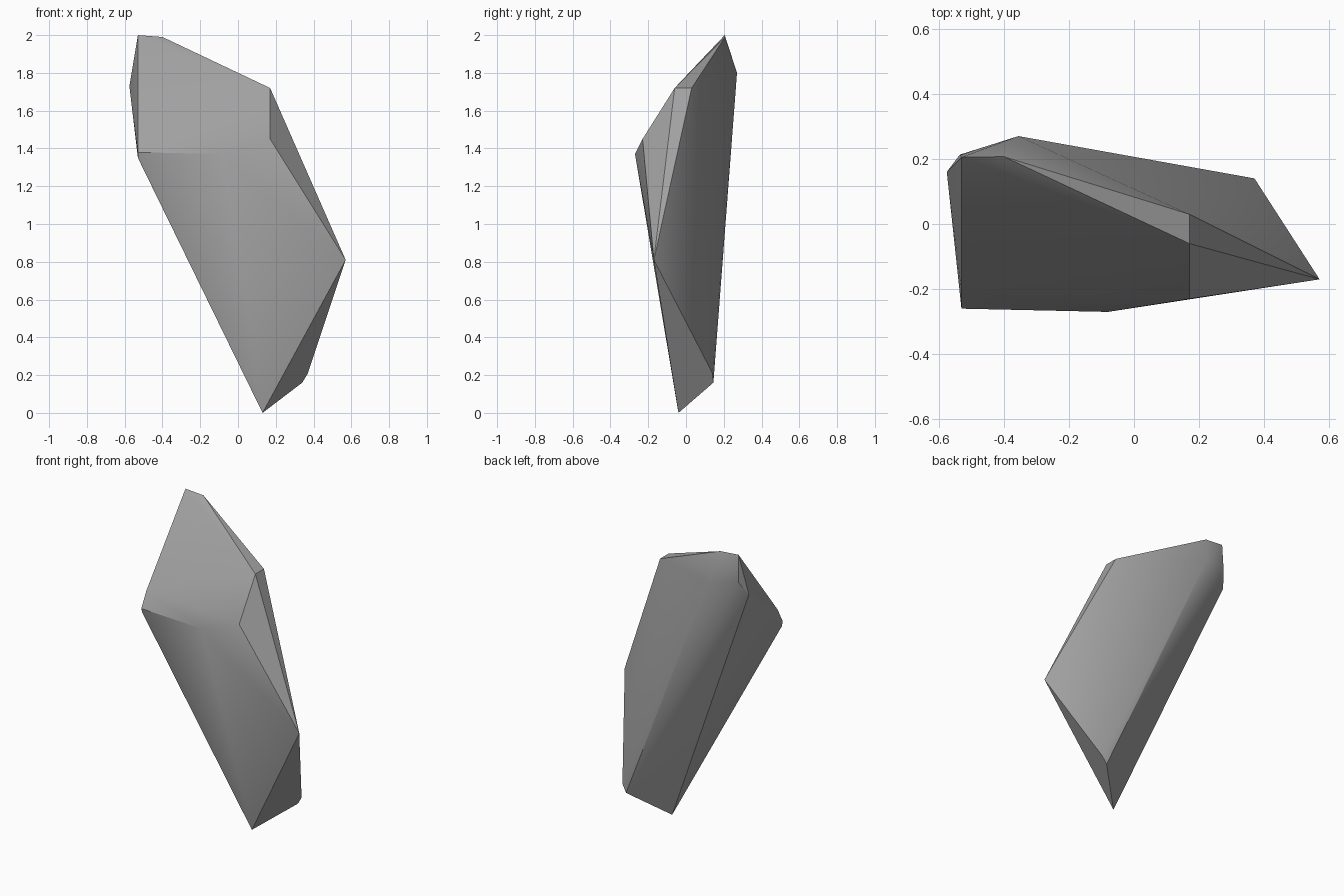
import bpy, bmesh, math

cube = bpy.data.objects.get("Cube")
if cube:
    bpy.data.objects.remove(cube, do_unlink=True)

# Single stone colour
stone = bpy.data.materials.new("grey_stone")
stone.use_nodes = True
colour = (0.36, 0.36, 0.36, 1)
stone.diffuse_color = colour
stone.node_tree.nodes["Principled BSDF"].inputs["Base Color"].default_value = colour

# Corners of the shard, grouped by region
foot = [(0.13, -0.04, 0), (0.34, 0.145, 0.16), (0.37, 0.14, 0.21)]
side_tip = [(0.57, -0.17, 0.81)]
brow = [(-0.53, -0.26, 1.38), (-0.53, -0.25, 1.35), (-0.08, -0.27, 1.37),
        (-0.53, -0.205, 1.48), (0.17, -0.23, 1.45)]
shoulder = [(0.17, -0.06, 1.72), (0.17, 0.03, 1.72)]
crown = [(-0.53, 0.205, 2), (-0.40, 0.207, 1.99), (-0.535, 0.213, 1.82),
         (-0.575, 0.16, 1.73), (-0.355, 0.27, 1.80)]

# Wrap the corners in a convex skin
bm = bmesh.new()
for corner in foot + side_tip + brow + shoulder + crown:
    bm.verts.new(corner)
hull = bmesh.ops.convex_hull(bm, input=bm.verts)
loose = [v for v in bm.verts if not v.link_faces]
bmesh.ops.delete(bm, geom=loose, context="VERTS")
bmesh.ops.dissolve_limit(bm, angle_limit=math.radians(1), verts=bm.verts, edges=bm.edges)
bmesh.ops.recalc_face_normals(bm, faces=bm.faces)

mesh = bpy.data.meshes.new("rock_shard")
bm.to_mesh(mesh)
bm.free()
mesh.materials.append(stone)
rock = bpy.data.objects.new("rock_shard", mesh)
bpy.context.collection.objects.link(rock)

# Soft facets with crisp main ridges
bpy.ops.object.select_all(action="DESELECT")
rock.select_set(True)
bpy.context.view_layer.objects.active = rock
bpy.ops.object.shade_smooth_by_angle(angle=math.radians(30))
